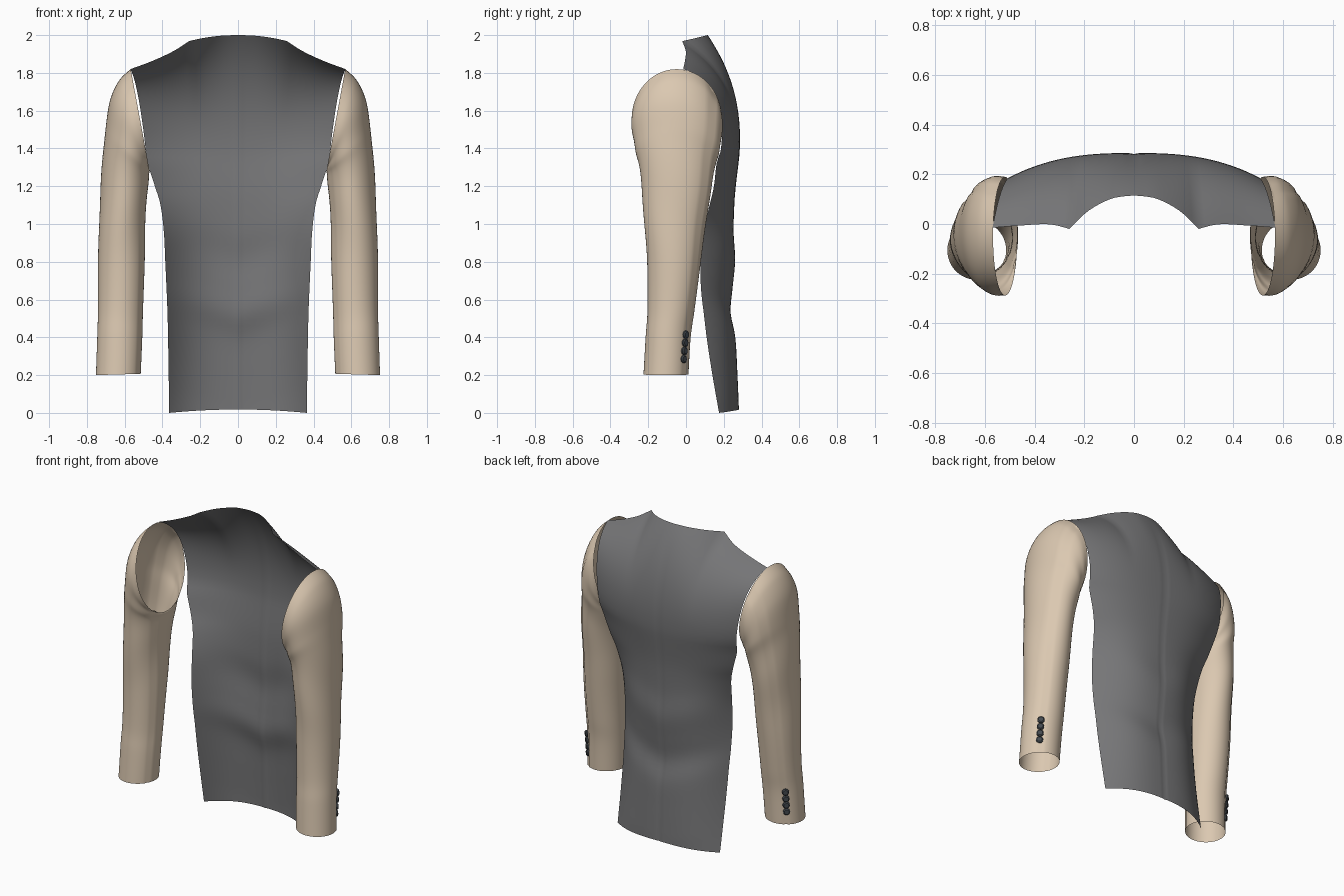
import bpy, bmesh, math
from mathutils import Vector, Matrix

if "Cube" in bpy.data.objects:
    bpy.data.objects.remove(bpy.data.objects["Cube"])


def material(name, rgb):
    m = bpy.data.materials.new(name)
    m.diffuse_color = (*rgb, 1)
    m.use_nodes = True
    m.node_tree.nodes["Principled BSDF"].inputs["Base Color"].default_value = m.diffuse_color
    return m


BEIGE = material("beige cloth", (0.71, 0.58, 0.44))
GREY = material("grey lining", (0.18, 0.18, 0.185))
DARK = material("dark button", (0.06, 0.07, 0.08))


def finish(name, bm, mat):
    """Turn half a part into an object mirrored across x = 0."""
    me = bpy.data.meshes.new(name)
    bm.to_mesh(me)
    bm.free()
    me.materials.append(mat)
    ob = bpy.data.objects.new(name, me)
    bpy.context.collection.objects.link(ob)
    mod = ob.modifiers.new("mirror", 'MIRROR')
    mod.use_clip = True
    mod.merge_threshold = 0.0005
    bpy.context.view_layer.objects.active = ob
    ob.select_set(True)
    bpy.ops.object.shade_smooth_by_angle(angle=math.radians(40))
    ob.select_set(False)
    return ob


def skin(rows, closed=False, flip=False):
    """Quad surface through rows of points."""
    bm = bmesh.new()
    vs = [[bm.verts.new(p) for p in r] for r in rows]
    n = len(rows[0])
    for a, b in zip(vs, vs[1:]):
        for j in range(n if closed else n - 1):
            k = (j + 1) % n
            q = [a[j], a[k], b[k], b[j]]
            bm.faces.new(q[::-1] if flip else q)
    return bm


def spline(keys, u):
    """Catmull-Rom through a list of tuples, u from 0 to len - 1."""
    n = len(keys) - 1
    u = min(max(u, 0), n)
    i = min(int(u), n - 1)
    f = u - i
    p = [keys[min(max(i + d, 0), n)] for d in (-1, 0, 1, 2)]
    return [0.5 * (2 * b + (c - a) * f + (2 * a - 5 * b + 4 * c - d) * f * f
                   + (3 * b - a - 3 * c + d) * f ** 3) for a, b, c, d in zip(*p)]


def lookup(keys, x):
    """Spline values at first-column value x."""
    lo, hi = 0.0, len(keys) - 1.0
    for _ in range(30):
        mid = (lo + hi) / 2
        if spline(keys, mid)[0] < x:
            lo = mid
        else:
            hi = mid
    return spline(keys, lo)


# --- back panel: height, half width, side edge y, centre y
BODY = [(0.0, .365, .175, .28), (0.2, .367, .14, .272), (0.38, .37, .112, .262),
        (0.52, .373, .095, .236), (0.65, .378, .08, .246), (0.8, .385, .076, .26),
        (0.95, .392, .09, .252), (1.1, .41, .125, .256), (1.2, .44, .148, .264),
        (1.32, .478, .162, .278), (1.38, .487, .182, .284), (1.45, .495, .19, .286)]
# shoulder and neck seam: share of half width, y, z
SEAM = [(0, .115, 2.0), (.16, .102, 1.997), (.33, .05, 1.984), (.456, -.02, 1.968)]
SHOULDER = [(.456, -.02, 1.968), (.6, -.001, 1.915), (.8, -.006, 1.862), (1, -.015, 1.82)]
cols = [.456 * i / 10 for i in range(11)] + [.456 + .544 * i / 12 for i in range(1, 13)]


def body_point(t, z):
    _, xe, ye, yc = lookup(BODY, z)
    yc = lookup(BODY, max(z - .12 * t, 0))[3] if z < 1.1 else \
        yc + (lookup(BODY, z - .12 * t)[3] - yc) * max(0, 1 - (z - 1.1) / .3)
    y = yc + (ye - yc) * t ** 2.7
    if t == 0:
        y -= .004                               # centre seam
    return Vector((xe * t, y, z + .018 * (1 - t * t) * max(0, 1 - z / .3)))


rows = [[body_point(t, 1.45 * i / 44) for t in cols] for i in range(45)]
for i in range(1, 19):                          # curve over to the shoulders
    s = i / 18
    row = []
    for t in cols:
        a = body_point(t, 1.45)
        _, y, z = lookup(SEAM if t <= .456 else SHOULDER, t)
        b = Vector((.57 * t, y, z))
        c = Vector(((a.x + b.x) / 2, a.y, 1.755 + .02 * math.sin(math.pi * t)))
        row.append(a * (1 - s) ** 2 + c * 2 * s * (1 - s) + b * s * s)
    rows.append(row)
finish("back_panel", skin(rows, flip=True), GREY)

# --- sleeves: inner x, inner z, outer x, outer z, front y, back y
SLEEVE = [(.515, .207, .752, .2, -.225, .013), (.507, .4, .745, .4, -.214, .025),
          (.502, .55, .742, .55, -.203, .045), (.495, .8, .74, .8, -.207, .08),
          (.49, 1.0, .735, 1.02, -.22, .105), (.482, 1.15, .726, 1.22, -.235, .135),
          (.472, 1.24, .712, 1.4, -.25, .157), (.468, 1.275, .7, 1.52, -.267, .177),
          (.468, 1.285, .675, 1.66, -.281, .19), (.469, 1.287, .63, 1.76, -.288, .193),
          (.47, 1.29, .568, 1.82, -.288, .19)]
N, STEPS = 48, 70
rows = []
for i in range(STEPS + 1):
    v = i / STEPS
    xi, zi, xo, zo, yf, yb = spline(SLEEVE, v * (len(SLEEVE) - 1))
    row = []
    for j in range(N):
        a = math.tau * j / N
        r = 1 + .012 * math.sin(math.pi * v) * math.sin(26 * v + 2 * a)   # soft folds
        if j in (7, 28) and v < 1:
            r -= .03                            # sewn seams
        c = math.cos(a) * r
        row.append(Vector(((xi + xo) / 2 + (xo - xi) / 2 * c,
                           (yf + yb) / 2 + (yb - yf) / 2 * math.sin(a) * r,
                           (zi + zo) / 2 + (zo - zi) / 2 * c)))
    rows.append(row)
finish("sleeves", skin(rows, closed=True), BEIGE)

# --- four cuff buttons per sleeve
bm = bmesh.new()
facing = Vector((.66, .75, 0)).to_track_quat('Z', 'Y').to_matrix().to_4x4()
for k in range(4):
    place = Matrix.Translation((.708, -.014 + .004 * k, .285 + .043 * k)) @ facing
    for r1, r2, depth, h in ((.021, .021, .008, .002), (.021, .015, .005, .0085)):
        bmesh.ops.create_cone(bm, cap_ends=True, segments=20, radius1=r1, radius2=r2,
                              depth=depth, matrix=place @ Matrix.Translation((0, 0, h)))
finish("cuff_buttons", bm, DARK)
